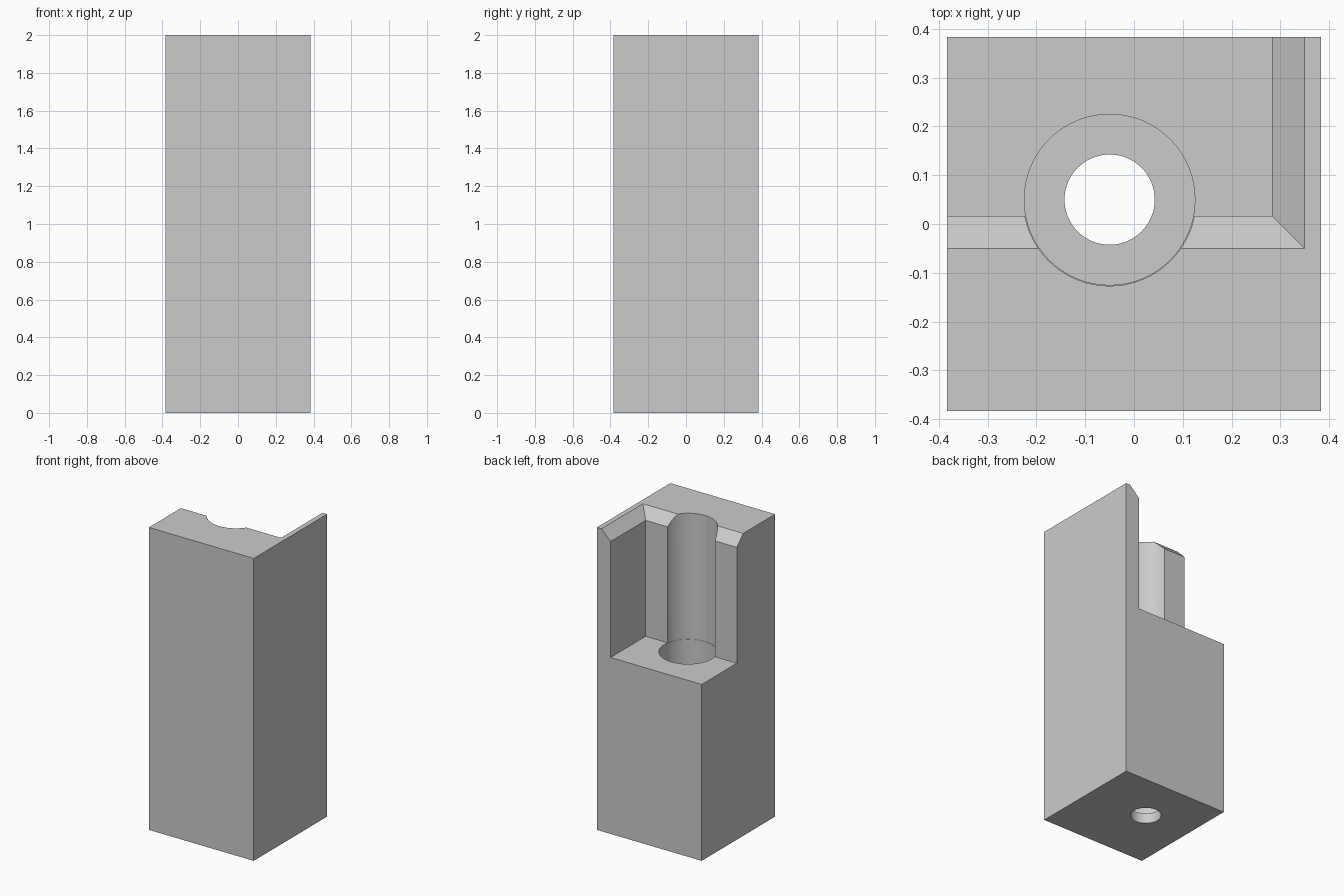
import bpy, bmesh, math

cube = bpy.data.objects.get("Cube")
if cube:
    bpy.data.objects.remove(cube, do_unlink=True)

HALF = 0.3833            # half width of the square block
FLOOR, TOP = 1.1667, 2.0  # notch floor and block top
CHAMFER = 0.0667
WALL_X, WALL_Y = 0.2833, 0.0167

grey = bpy.data.materials.new("grey")
grey.use_nodes = True
grey.diffuse_color = (0.6, 0.6, 0.6, 1)
grey.node_tree.nodes["Principled BSDF"].inputs["Base Color"].default_value = (0.6, 0.6, 0.6, 1)


def loft(name, rings):
    """Closed solid through a stack of matching rings."""
    bm = bmesh.new()
    loops = [[bm.verts.new(p) for p in ring] for ring in rings]
    for low, high in zip(loops, loops[1:]):
        for i in range(len(low)):
            j = (i + 1) % len(low)
            bm.faces.new((low[i], low[j], high[j], high[i]))
    bm.faces.new(loops[0][::-1])
    bm.faces.new(loops[-1])
    bmesh.ops.recalc_face_normals(bm, faces=bm.faces[:])
    mesh = bpy.data.meshes.new(name)
    bm.to_mesh(mesh)
    bm.free()
    mesh.materials.append(grey)
    obj = bpy.data.objects.new(name, mesh)
    bpy.context.collection.objects.link(obj)
    return obj


def rect(x0, x1, y0, y1, z):
    return [(x0, y0, z), (x1, y0, z), (x1, y1, z), (x0, y1, z)]


def circle(r, z, n=64):
    return [(-0.05 + r * math.cos(math.tau * i / n),
             0.05 + r * math.sin(math.tau * i / n), z) for i in range(n)]


# Square block
block = loft("block", [rect(-HALF, HALF, -HALF, HALF, z) for z in (0, TOP)])

# Corner notch that flares out into a chamfer at the top
flare = [(FLOOR, 0), (TOP - CHAMFER, 0), (TOP + 0.1, CHAMFER + 0.1)]
notch = loft("notch_cutter", [rect(-1, WALL_X + d, WALL_Y - d, 1, z) for z, d in flare])

# Stepped shaft: small hole in the base, wide bore above
steps = [(0.0925, -0.1), (0.0925, CHAMFER), (0.175, CHAMFER),
         (0.175, FLOOR), (0.177, FLOOR), (0.177, TOP + 0.2)]
shaft = loft("shaft_cutter", [circle(r, z) for r, z in steps])

bpy.ops.object.select_all(action="DESELECT")
bpy.context.view_layer.objects.active = block
block.select_set(True)
for cutter in (notch, shaft):
    cutter.hide_render = True
    mod = block.modifiers.new(cutter.name, "BOOLEAN")
    mod.operation = "DIFFERENCE"
    mod.solver = "EXACT"
    mod.object = cutter
    bpy.ops.object.modifier_apply(modifier=mod.name)
    bpy.data.objects.remove(cutter, do_unlink=True)

bpy.ops.object.shade_smooth_by_angle(angle=math.radians(30))
